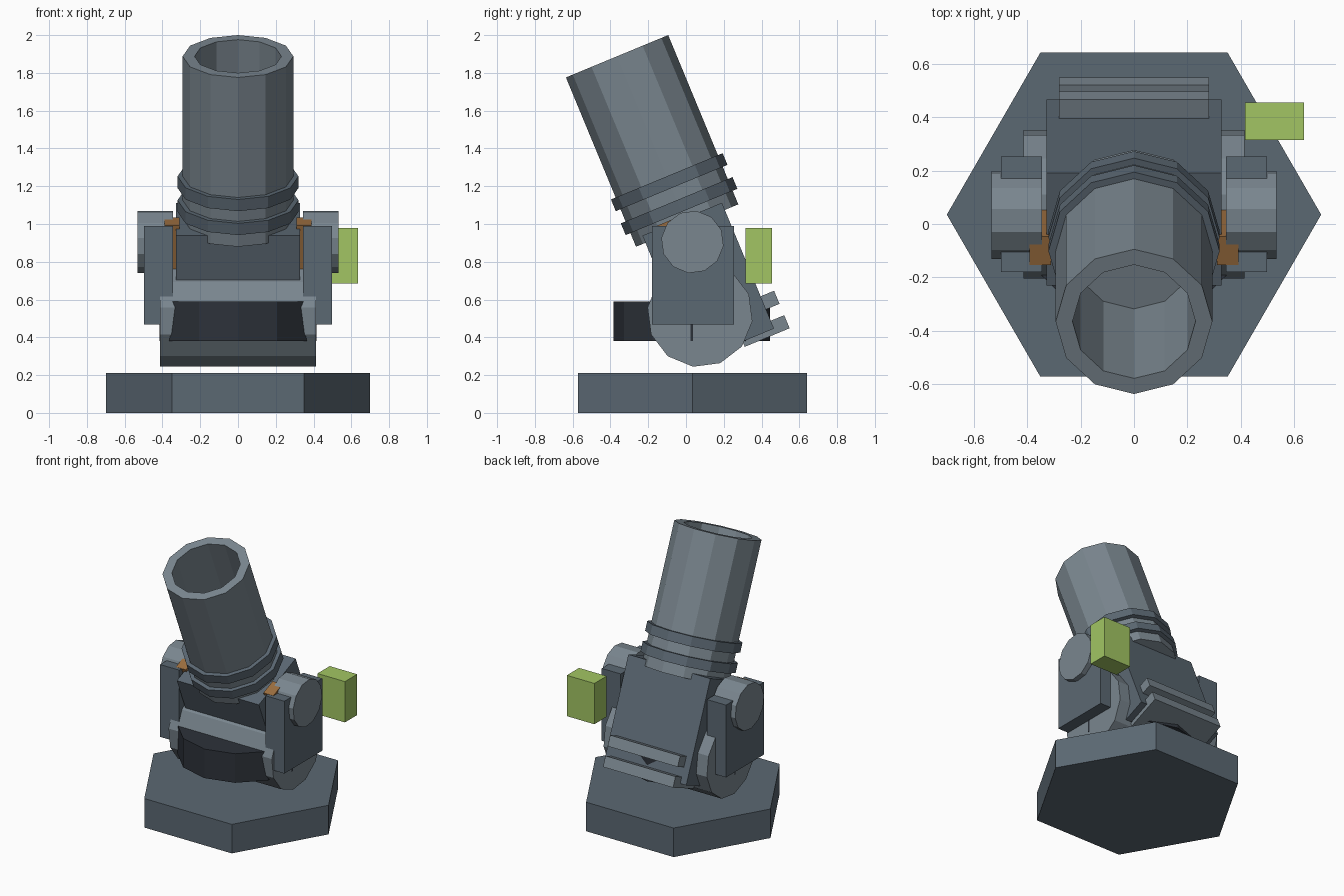
import bpy, bmesh
from math import sin, cos, pi, radians
from mathutils import Matrix

if "Cube" in bpy.data.objects:
    bpy.data.objects.remove(bpy.data.objects["Cube"])

TILT = radians(22.5)
# Barrel frame: origin at the muzzle centre, local z along the bore
GUN = Matrix.Translation((0, -0.365, 1.888)) @ Matrix.Rotation(TILT, 4, 'X')
WORLD = Matrix.Identity(4)


def colour(name, rgb):
    m = bpy.data.materials.new(name)
    m.diffuse_color = (*rgb, 1)
    m.use_nodes = True
    m.node_tree.nodes["Principled BSDF"].inputs["Base Color"].default_value = m.diffuse_color
    return m


steel = colour("steel", (0.195, 0.240, 0.275))
gunmetal = colour("gunmetal", (0.105, 0.138, 0.170))
dark_iron = colour("dark_iron", (0.026, 0.032, 0.042))
copper = colour("copper", (0.33, 0.155, 0.05))
green = colour("green", (0.36, 0.56, 0.125))


def finish(name, bm, mat, frame):
    bmesh.ops.recalc_face_normals(bm, faces=bm.faces[:])
    mesh = bpy.data.meshes.new(name)
    bm.to_mesh(mesh)
    bm.free()
    mesh.materials.append(mat)
    obj = bpy.data.objects.new(name, mesh)
    obj.matrix_world = frame
    bpy.context.collection.objects.link(obj)
    return obj


def box(name, mat, x, y, z, frame=WORLD):
    bm = bmesh.new()
    size = [b - a for a, b in (x, y, z)]
    mid = [(a + b) / 2 for a, b in (x, y, z)]
    bmesh.ops.create_cube(bm, size=1, matrix=Matrix.Translation(mid) @ Matrix.Diagonal((*size, 1)))
    return finish(name, bm, mat, frame)


def lathe(name, mat, profile, sides, frame=WORLD):
    """Revolve (radius, z) points around z; zero radius closes an end."""
    bm = bmesh.new()
    rings = []
    for r, z in profile:
        if r == 0:
            rings.append([bm.verts.new((0, 0, z))] * sides)
        else:
            rings.append([bm.verts.new((r * cos(2 * pi * k / sides),
                                        r * sin(2 * pi * k / sides), z))
                          for k in range(sides)])
    for a, b in zip(rings, rings[1:]):
        for k in range(sides):
            j = (k + 1) % sides
            bm.faces.new(list(dict.fromkeys((a[k], a[j], b[j], b[k]))))
    bmesh.ops.remove_doubles(bm, verts=bm.verts[:], dist=1e-5)
    bmesh.ops.dissolve_limit(bm, angle_limit=0.01, verts=bm.verts[:], edges=bm.edges[:])
    return finish(name, bm, mat, frame)


def cylinder(name, mat, radius, low, high, sides, frame=WORLD):
    return lathe(name, mat, [(0, low), (radius, low), (radius, high), (0, high)], sides, frame)


def across(y, z):
    """Frame whose local z runs along world x, rolled with the gun tilt."""
    return (Matrix.Translation((0, y, z)) @ Matrix.Rotation(TILT, 4, 'X')
            @ Matrix.Rotation(pi / 2, 4, 'Y'))


# Hexagonal base and turntable ring
cylinder("base_plate", gunmetal, 0.70, 0.0, 0.21, 6, Matrix.Translation((0, 0.035, 0)))
cylinder("turntable", dark_iron, 0.415, 0.38, 0.59, 12, Matrix.Translation((0, 0.03, 0)))

# Elevation drum lying across the mount
cylinder("elevation_drum", steel, 0.28, -0.413, 0.413, 12, across(0.074, 0.522))

# Hollow barrel
lathe("barrel", steel, [(0, -0.97), (0.293, -0.97), (0.293, 0), (0.23, 0), (0.23, -0.68), (0, -0.68)],
      12, GUN)

# Reinforcing bands around the barrel
for i, top in enumerate((-0.688, -0.825)):
    low = top - 0.067
    lathe(f"barrel_band_{i + 1}", gunmetal,
          [(0.28, low), (0.32, low), (0.32, top), (0.28, top), (0.28, low)], 12, GUN)

# Breech block and rear slats
box("breech_block", gunmetal, (-0.328, 0.328), (-0.239, 0.216), (-1.65, -0.929), GUN)
for i, top in enumerate((-1.465, -1.605)):
    box(f"rear_slat_{i + 1}", steel, (-0.28, 0.28), (0.036, 0.293), (top - 0.075, top), GUN)

# Side supports, trunnions and copper inserts on both sides
for side, s in (("left", -1), ("right", 1)):
    def span(a, b):
        return tuple(sorted((s * a, s * b)))
    box(f"support_plate_{side}", gunmetal, span(0.345, 0.497), (-0.18, 0.253), (0.467, 0.99))
    cylinder(f"trunnion_{side}", steel, 0.166, *span(0.345, 0.533), 12, across(0.034, 0.905))
    box(f"copper_insert_{side}", copper, span(0.31, 0.39), (-0.147, -0.033), (-1.28, -0.91), GUN)

# Sight box on the right
box("sight_box", green, (0.415, 0.635), (0.315, 0.455), (0.685, 0.98))
